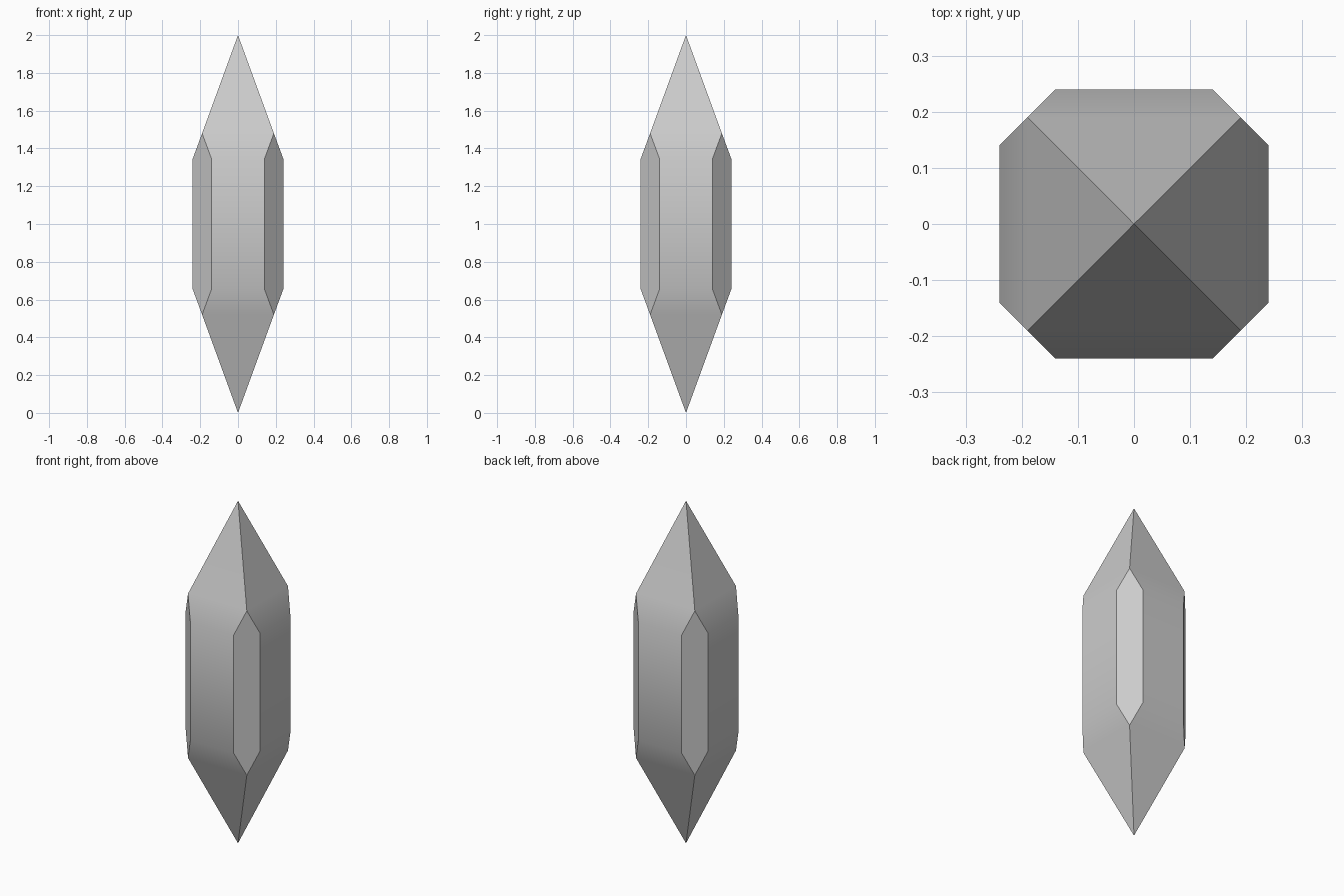
import bpy
import bmesh
import math
from mathutils import Matrix, Vector

cube = bpy.data.objects.get("Cube")
if cube:
    bpy.data.objects.remove(cube, do_unlink=True)

HALF_WIDTH = 0.24     # flat side distance from the axis
FLAT = 0.14           # half width of a flat side
CORNER = (HALF_WIDTH + FLAT) / 2
SHOULDER = 0.345      # flat side half height
RIDGE = 0.48          # height where the ridge meets the corner facet
TIP = 1.0

grey = bpy.data.materials.new("stone_grey")
grey.use_nodes = True
colour = (0.6, 0.6, 0.6, 1)
grey.diffuse_color = colour
grey.node_tree.nodes["Principled BSDF"].inputs["Base Color"].default_value = colour

bm = bmesh.new()


def add_face(points, turn):
    bm.faces.new([bm.verts.new(turn @ Vector(p)) for p in points])


for quarter in range(4):
    turn = Matrix.Translation((0, 0, TIP)) @ Matrix.Rotation(quarter * math.pi / 2, 4, "Z")
    w, f, c, s, r = HALF_WIDTH, FLAT, CORNER, SHOULDER, RIDGE
    # Upright flat side
    add_face([(-f, -w, -s), (f, -w, -s), (f, -w, s), (-f, -w, s)], turn)
    # Sloping shoulder and tip facet, above and below
    for up in (1, -1):
        add_face([(-f, -w, s * up), (f, -w, s * up), (c, -c, r * up), (-c, -c, r * up)], turn)
        add_face([(-c, -c, r * up), (c, -c, r * up), (0, 0, TIP * up)], turn)
    # Six-sided corner facet
    add_face([(f, -w, -s), (c, -c, -r), (w, -f, -s), (w, -f, s), (c, -c, r), (f, -w, s)], turn)

bmesh.ops.remove_doubles(bm, verts=bm.verts, dist=0.0001)
bmesh.ops.recalc_face_normals(bm, faces=bm.faces)

mesh = bpy.data.meshes.new("crystal")
bm.to_mesh(mesh)
bm.free()
mesh.materials.append(grey)
crystal = bpy.data.objects.new("crystal", mesh)
bpy.context.collection.objects.link(crystal)

# Soft shading over the shoulders, crisp corner facets
bpy.context.view_layer.objects.active = crystal
crystal.select_set(True)
bpy.ops.object.shade_smooth_by_angle(angle=math.radians(30))
